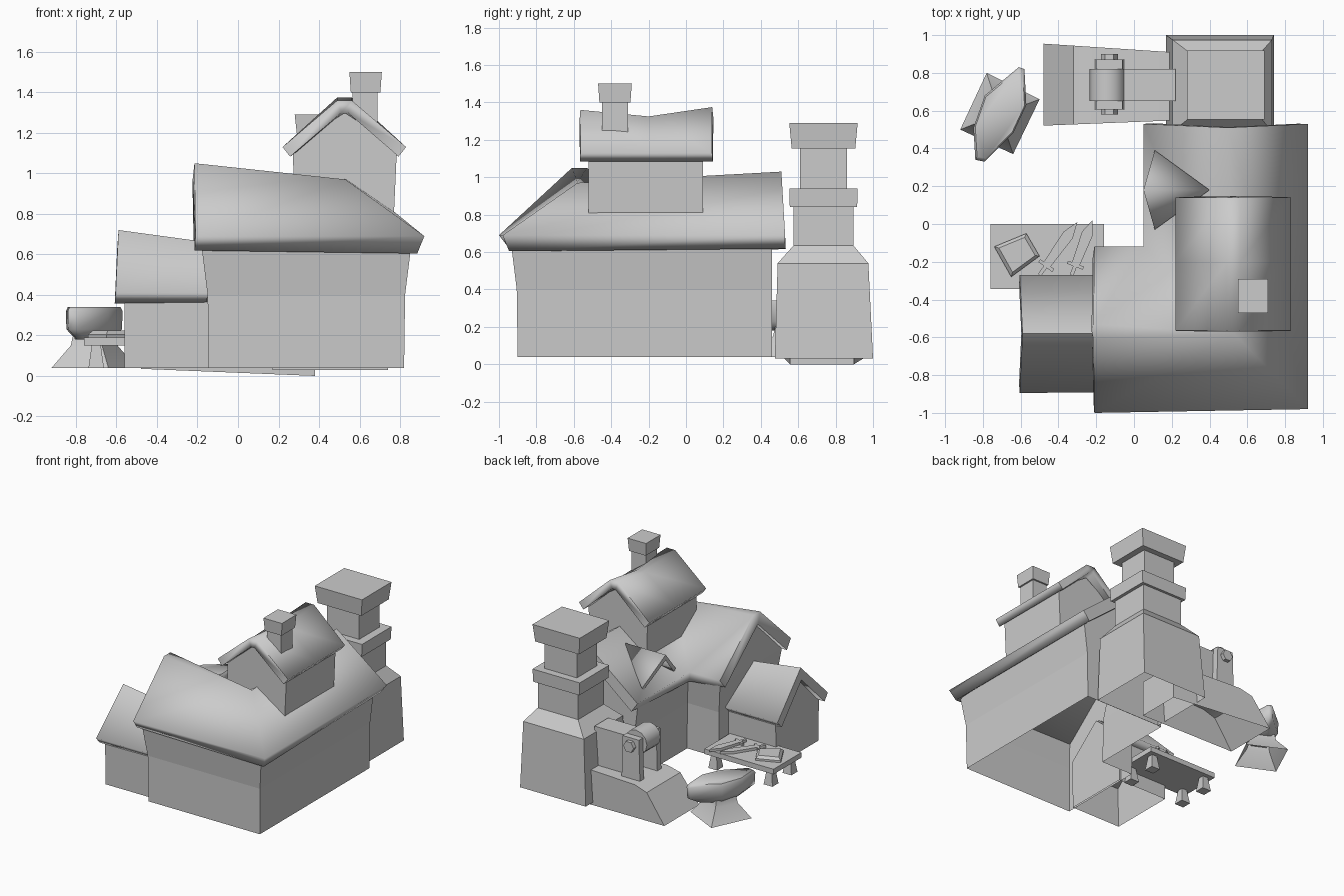
import bpy, bmesh, math
from mathutils import Vector

if "Cube" in bpy.data.objects:
    bpy.data.objects.remove(bpy.data.objects["Cube"])


def finish(name, bm, angle=40, thick=0.0):
    me = bpy.data.meshes.new(name)
    bm.to_mesh(me)
    bm.free()
    ob = bpy.data.objects.new(name, me)
    bpy.context.collection.objects.link(ob)
    bpy.ops.object.select_all(action='DESELECT')
    bpy.context.view_layer.objects.active = ob
    ob.select_set(True)
    if thick:
        m = ob.modifiers.new("thickness", 'SOLIDIFY')
        m.thickness = thick
        m.offset = -1
        m.use_even_offset = True
        bpy.ops.object.modifier_apply(modifier=m.name)
    bpy.ops.object.shade_smooth_by_angle(angle=math.radians(angle))
    if thick:  # soft eaves, crisp gable edges
        for e in ob.data.edges:
            a, b = (ob.data.vertices[i].co for i in e.vertices)
            if abs(a.z - b.z) < .02 * (a - b).length:
                e.use_edge_sharp = False
    return ob


def loft(name, loops, caps=(True, True), skip=None, angle=30):
    """Skin closed loops of points; skip leaves one side open."""
    bm = bmesh.new()
    rows = [[bm.verts.new(p) for p in lp] for lp in loops]
    n = len(rows[0])
    for a, b in zip(rows, rows[1:]):
        for i in range(n):
            if i != skip:
                j = (i + 1) % n
                bm.faces.new((a[i], a[j], b[j], b[i]))
    if caps[0]:
        bm.faces.new(rows[0][::-1])
    if caps[1] and len(rows) > 1:
        bm.faces.new(rows[-1])
    bmesh.ops.recalc_face_normals(bm, faces=bm.faces)
    return finish(name, bm, angle)


def shell_roof(name, pts, faces, thick):
    """Roof skin given thickness below."""
    bm = bmesh.new()
    vs = [bm.verts.new(p) for p in pts]
    for f in faces:
        face = bm.faces.new([vs[i] for i in f])
        face.normal_update()
        if face.normal.z < 0:
            face.normal_flip()
    return finish(name, bm, 82, thick)


def rect(x0, x1, y0, y1, z):
    return [(x0, y0, z), (x1, y0, z), (x1, y1, z), (x0, y1, z)]


def crect(cx, cy, hx, hy, z):
    return rect(cx - hx, cx + hx, cy - hy, cy + hy, z)


def box(name, x0, x1, y0, y1, z0, z1):
    return loft(name, [rect(x0, x1, y0, y1, z0), rect(x0, x1, y0, y1, z1)])


def scaled(pts, s, z):
    cx = sum(p[0] for p in pts) / len(pts)
    cy = sum(p[1] for p in pts) / len(pts)
    return [(cx + (x - cx) * s, cy + (y - cy) * s, z) for x, y in pts]


def cyl_y(name, x, z, r, y0, y1, n):
    ring = [(x + r * math.cos(2 * math.pi * i / n), z + r * math.sin(2 * math.pi * i / n)) for i in range(n)]
    return loft(name, [[(a, y, b) for a, b in ring] for y in (y0, y1)], angle=50)


# main L-shaped walls, flared towards the eaves
def footprint(o, z):
    return [(-.145 - o, -.9 - o, z), (.82 + o, -.9 - o, z), (.82 + o, .46, z),
            (.13 - o, .46, z), (.13 - o, -.2 + o, z), (-.145 - o, -.2 + o, z)]


loft("lower_walls", [footprint(0, .04), footprint(.005, .40)], (False, False))
loft("upper_walls", [footprint(.005, .40), footprint(.035, .64)], (False, False))
loft("side_gable", [[(-.18, -.935, .63), (-.18, -.165, .63), (-.195, -.57, .96)]])
loft("back_gable", [[(.095, .46, .63), (.855, .46, .63), (.5, .46, .94)]])

# main roof with hip, valley and a blunt ridge end
shell_roof("main_roof",
           [(-.21, -1, .69), (.92, -.98, .69), (.92, .53, .69), (.05, .53, .69),
            (.05, -.12, .69), (-.21, -.12, .69),
            (-.215, -.61, 1.05), (-.215, -.53, 1.05), (.53, -.58, .97), (.5, .51, 1.03)],
           [(0, 1, 8, 6), (6, 8, 7), (1, 2, 9, 8), (3, 4, 8, 9), (4, 5, 7, 8)], .09)

# dormer
dormer = shell_roof("dormer_roof", [(.05, .18, .94), (.4, .18, .94), (.11, .39, .74), (.11, -.03, .74)],
                    [(0, 1, 2), (0, 3, 1)], .03)

# upper tower
tower = [(.28, .8), (.77, .8), (.785, 1.13), (.527, 1.3), (.27, 1.13)]
loft("tower_walls", [[(x, y, z) for x, z in tower] for y in (-.52, .09)])
pts = []
for y, ridge in ((-.565, 1.36), (-.2, 1.325), (.14, 1.375)):
    pts += [(.22, y, 1.13), (.49, y, ridge), (.562, y, ridge), (.83, y, 1.13)]
shell_roof("tower_roof", pts, [(r + i, r + i + 1, r + i + 5, r + i + 4) for r in (0, 4) for i in range(3)], .06)
box("small_chimney", .565, .69, -.45, -.31, 1.2, 1.41)
loft("small_chimney_cap", [crect(.63, -.38, .073, .083, 1.4), crect(.63, -.38, .08, .09, 1.5)])

# side annex
annex = [(-.84, .04), (-.32, .04), (-.31, .42), (-.58, .65), (-.85, .42)]
loft("annex_walls", [[(x, y, z) for y, z in annex] for x in (-.56, -.13)], skip=0)
shell_roof("annex_roof",
           [(-.605, -.895, .41), (-.59, -.58, .72), (-.605, -.27, .41),
            (-.15, -.89, .41), (-.15, -.58, .66), (-.15, -.27, .41)],
           [(0, 1, 4, 3), (1, 2, 5, 4)], .07)

# large chimney
cx, cy = .485, .735
loft("chimney_base", [rect(.17, .74, .475, 1.0, .03), rect(.205, .73, .49, .975, .54),
                      crect(cx, cy, .175, .16, .635)], (False, True))
box("chimney_lower_shaft", cx - .175, cx + .175, cy - .16, cy + .16, .62, .85)
loft("chimney_collar", [crect(cx, cy, .2, .18, .84), crect(cx, cy, .205, .183, .94)])
box("chimney_upper_shaft", cx - .14, cx + .14, cy - .125, cy + .125, .93, 1.16)
loft("chimney_cap", [crect(cx, cy, .19, .17, 1.155), crect(cx, cy, .205, .183, 1.29)])

# forge hearth running under the chimney, open below
hearth = [(-.48, .035), (.38, 0), (.38, .28), (-.21, .28), (-.32, .25)]
loft("forge_hearth", [[(x, .54 + .04 * x, z) for x, z in hearth],
                      [(x, .923 - .066 * x, z) for x, z in hearth]], skip=0)
box("forge_plate", -.08, .22, .65, .82, .26, .58)

# grinding wheel on posts
cyl_y("grinding_wheel", -.14, .55, .095, .65, .82, 12)
cyl_y("wheel_axle", -.13, .54, .045, .58, .9, 6)
for i, y in enumerate((.605, .82)):
    loft("wheel_post_%d" % i, [rect(-.21, -.05, y, y + .05, .26), rect(-.2, -.06, y, y + .05, .6)])

# anvil
star = [(-.64, .37), (-.5, .66), (-.78, .8), (-.92, .5)]
loft("anvil_base", [scaled(star, 1, .04), scaled(star, .55, .15), scaled(star, .5, .2)], (False, True))
head = [(-.84, .34), (-.79, .33), (-.64, .48), (-.57, .63),
        (-.58, .82), (-.61, .83), (-.79, .68), (-.85, .51)]
loft("anvil_head", [scaled(head, .65, .18), scaled(head, .98, .23), scaled(head, 1, .32),
                    scaled(head, .93, .34)], angle=60)

# work table
box("table_top", -.76, -.16, -.345, 0, .15, .19)
for i, x in enumerate((-.7, -.22)):
    for j, y in enumerate((-.29, -.055)):
        loft("table_leg_%d%d" % (i, j), [crect(x, y, .038, .038, .04), crect(x, y, .022, .022, .155)])

# swords laid on the table
half = [(.01, 0), (.01, .05), (.045, .05), (.045, .068), (.022, .068), (.03, .25)]
outline = half + [(0, .33)] + [(-x, y) for x, y in half[::-1]]
for i, (a, b) in enumerate((((-.5, -.27), (-.3, .01)), ((-.33, -.27), (-.22, .02)))):
    d = Vector(b) - Vector(a)
    k = d.length / .33
    d.normalize()
    flat = [(a[0] + x * d.y + y * k * d.x, a[1] - x * d.x + y * k * d.y) for x, y in outline]
    loft("sword_%d" % i, [[(x, y, z) for x, y in flat] for z in (.19, .21)])

# shield laid on the table
shield = [(-.74, -.12), (-.65, -.28), (-.5, -.17), (-.57, -.05)]
loft("shield", [scaled(shield, 1, .19), scaled(shield, 1, .205), scaled(shield, .8, .225)])
